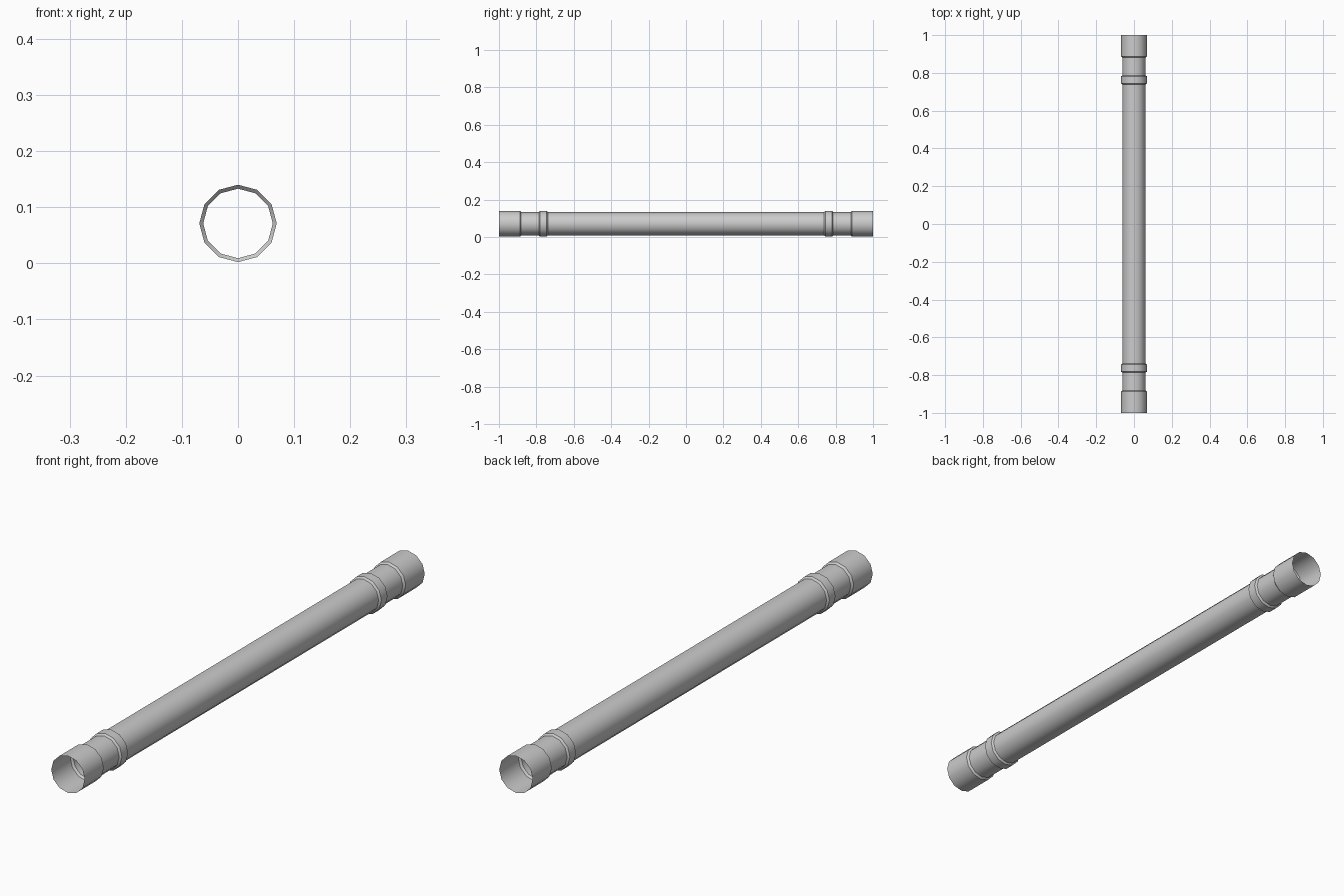
import bpy, bmesh, math

if "Cube" in bpy.data.objects:
    bpy.data.objects.remove(bpy.data.objects["Cube"])

SIDES = 12
CENTRE_Z = 0.071
R_PIPE, R_WIDE = 0.062, 0.069

# Half profile (y, radius) from the open end to the middle:
# end socket, step, neck, raised band, main pipe
half = [(-1.0, R_WIDE), (-0.888, R_WIDE), (-0.881, R_PIPE),
        (-0.787, R_PIPE), (-0.781, R_WIDE), (-0.745, R_WIDE), (-0.739, R_PIPE)]
profile = half + [(-y, r) for y, r in reversed(half)]


def lathe(name, points):
    """Revolve an open profile round the y axis into a thin hollow tube."""
    bm = bmesh.new()
    rings = []
    for y, r in points:
        rings.append([bm.verts.new((r * math.cos(2 * math.pi * k / SIDES), y,
                                    r * math.sin(2 * math.pi * k / SIDES)))
                      for k in range(SIDES)])
    for a, b in zip(rings, rings[1:]):
        for k in range(SIDES):
            n = (k + 1) % SIDES
            bm.faces.new((a[k], b[k], b[n], a[n]))
    mesh = bpy.data.meshes.new(name)
    bm.to_mesh(mesh)
    bm.free()
    obj = bpy.data.objects.new(name, mesh)
    bpy.context.collection.objects.link(obj)
    return obj


# Hollow pipe with wider sockets and raised bands at both ends
pipe = lathe("pipe", profile)
pipe.location.z = CENTRE_Z
bpy.context.view_layer.objects.active = pipe
pipe.select_set(True)
bpy.ops.object.shade_smooth_by_angle(angle=math.radians(35))
